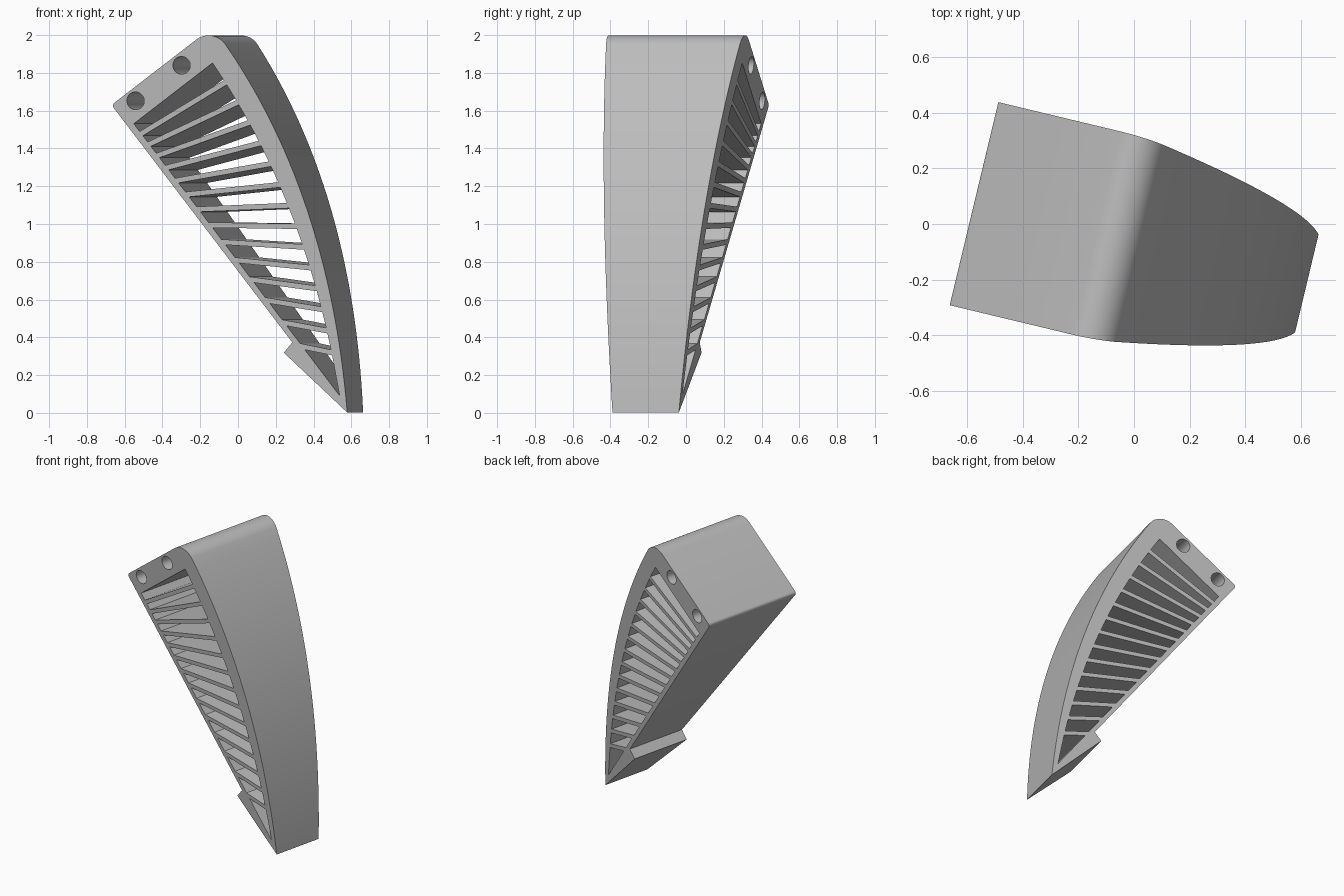
import bpy, bmesh, math
from mathutils import Vector

cube = bpy.data.objects.get("Cube")
if cube:
    bpy.data.objects.remove(cube, do_unlink=True)

grey = bpy.data.materials.new("plain grey")
grey.use_nodes = True
grey.diffuse_color = (0.5, 0.5, 0.5, 1)
grey.node_tree.nodes["Principled BSDF"].inputs["Base Color"].default_value = (0.5, 0.5, 0.5, 1)

TIP = 2.045          # length of the fin from its top edge to its tip
MID = -0.063         # centre of the thickness


def place(s, w, b):
    """s: along the top edge, w: down the inner edge, b: through the thickness."""
    a = -0.584 + 0.8 * s + 0.6 * w
    return Vector((0.972 * a + 0.233 * b, -0.233 * a + 0.972 * b, 1.63 + 0.6 * s - 0.8 * w))


def half_width(w):
    return 0.375 - 0.095 * w


def outer(w):
    return 0.69 - 0.01 * w - 0.157 * w * w


def slot_end(w):
    return 0.575 - 0.01 * w - 0.137 * w * w


def arc(cs, cw, r, start, end, n):
    angles = [math.radians(start + (end - start) * i / n) for i in range(n + 1)]
    return [(cs + r * math.cos(t), cw + r * math.sin(t)) for t in angles]


def prism(bm, profile, width):
    """Extrude a profile through the thickness, with a width rule."""
    front = [bm.verts.new(place(s, w, MID - width(w))) for s, w in profile]
    back = [bm.verts.new(place(s, w, MID + width(w))) for s, w in profile]
    bm.faces.new(front)
    bm.faces.new(back[::-1])
    for i in range(len(profile)):
        j = (i + 1) % len(profile)
        bm.faces.new((front[j], front[i], back[i], back[j]))


def make(name, bm):
    bmesh.ops.recalc_face_normals(bm, faces=bm.faces)
    mesh = bpy.data.meshes.new(name)
    bm.to_mesh(mesh)
    bm.free()
    mesh.materials.append(grey)
    obj = bpy.data.objects.new(name, mesh)
    bpy.context.collection.objects.link(obj)
    return obj


# Fin body: rounded top, bowed outer edge, barb near the tip
r = 0.11
profile = arc(0.02, 0.02, 0.02, 180, 270, 4)
profile += arc(outer(r) - r, r, r, 270, 360, 12)
profile += [(outer(w), w) for w in (r + (TIP - r) * i / 28 for i in range(1, 29))]
profile += [(-0.065, 1.59), (0.005, 1.575)]
bm = bmesh.new()
prism(bm, profile, half_width)
fin = make("slotted_fin", bm)

# Slot cutters: fanned slats left standing between them
INNER, SLATS, GAP = 0.035, 14, 0.014


def slat_line(i):
    w = 0.15 + 0.0654 * (1.07 ** i - 1) / 0.07
    return w, math.radians(51 * (1 - math.exp((0.15 - w) / 0.5)))


def edge(i, side):
    """Both ends of one long slot edge, on one side of slat i."""
    w, angle = slat_line(i)
    start = w + side * GAP / math.cos(angle)
    low, high = 0.0, 1.0
    for _ in range(30):
        t = (low + high) / 2
        inside = INNER + t * math.cos(angle) < slot_end(start + t * math.sin(angle))
        low, high = (t, high) if inside else (low, t)
    return (INNER, start), (INNER + low * math.cos(angle), start + low * math.sin(angle))


cut = bmesh.new()
for i in range(SLATS + 1):
    a, b = edge(i, 1 if i else 0)
    if i < SLATS:
        d, c = edge(i + 1, -1)
        mid = (b[1] + c[1]) / 2
        shape = [a, b, (slot_end(mid), mid), c, d]
    else:
        shape = [a, b, (INNER, 1.95)]
    prism(cut, shape, lambda w: 0.6)

# Two mounting holes beside the top edge
for s in (0.117, 0.43):
    prism(cut, arc(s, 0.06, 0.047, 0, 345, 23), lambda w: 0.6)
cutter = make("slot_cutter", cut)
cutter.hide_render = True

mod = fin.modifiers.new("slots", "BOOLEAN")
mod.operation = "DIFFERENCE"
mod.solver = "EXACT"
mod.object = cutter
bpy.context.view_layer.objects.active = fin
fin.select_set(True)
cutter.select_set(False)
bpy.ops.object.modifier_apply(modifier=mod.name)
bpy.data.objects.remove(cutter, do_unlink=True)
bpy.ops.object.shade_smooth_by_angle(angle=math.radians(30))
